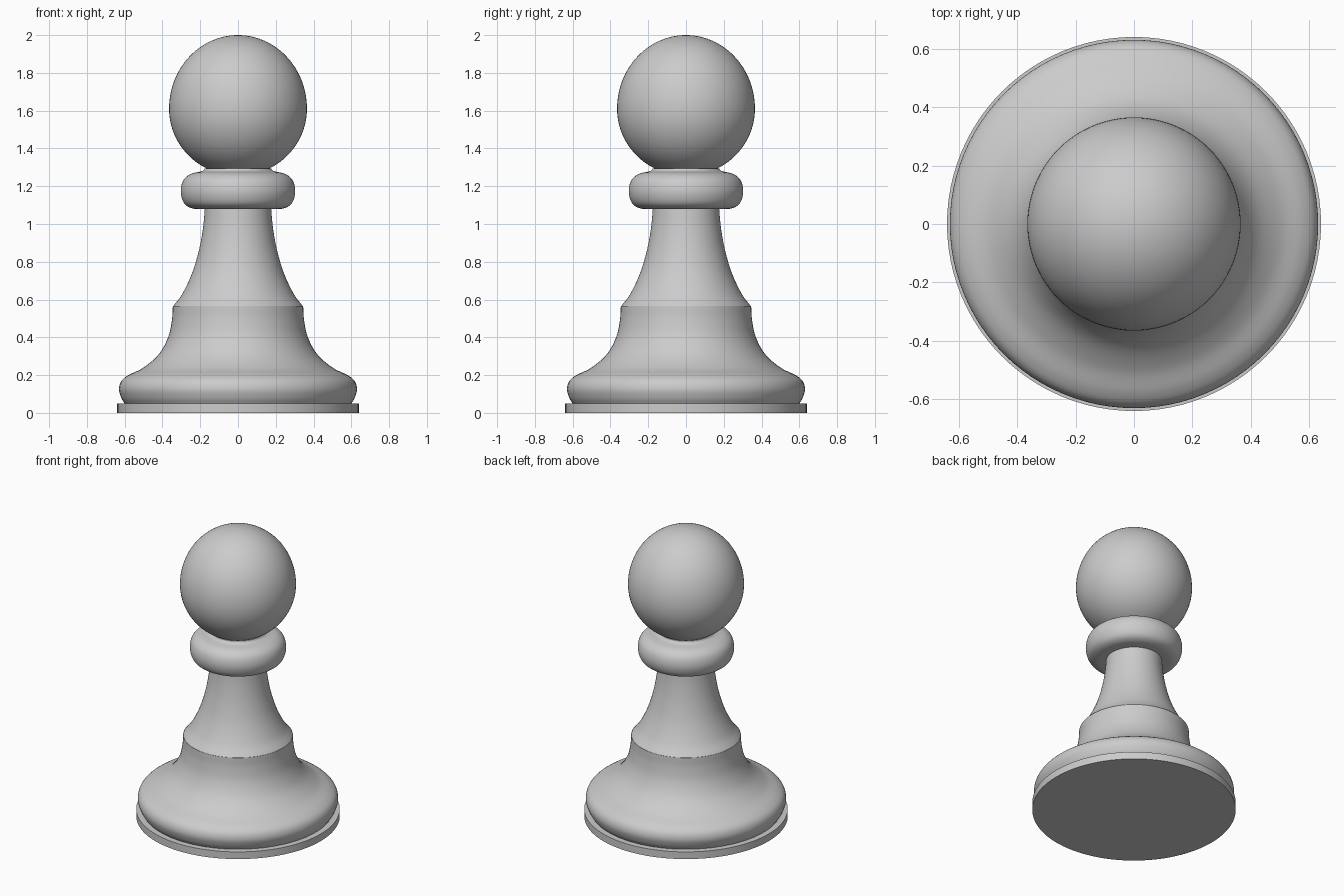
import bpy, bmesh, math
from mathutils import Vector

if "Cube" in bpy.data.objects:
    bpy.data.objects.remove(bpy.data.objects["Cube"])

SEGMENTS = 96

grey = bpy.data.materials.new("plain_grey")
grey.use_nodes = True
COLOUR = (0.6, 0.6, 0.6, 1)
grey.diffuse_color = COLOUR
grey.node_tree.nodes["Principled BSDF"].inputs["Base Color"].default_value = COLOUR


def smooth_curve(points, steps=6):
    """Catmull-Rom curve through (radius, height) points."""
    p = [Vector(q) for q in points]
    p = [2 * p[0] - p[1]] + p + [2 * p[-1] - p[-2]]
    out = []
    for a, b, c, d in zip(p, p[1:], p[2:], p[3:]):
        for i in range(steps):
            t = i / steps
            out.append(0.5 * (2 * b + (c - a) * t + (2 * a - 5 * b + 4 * c - d) * t**2
                              + (3 * b - a - 3 * c + d) * t**3))
    return out + [p[-2]]


def lathe(name, profile):
    """Spin a profile about z, closing both ends on the axis."""
    profile = [(0, profile[0][1])] + [tuple(q) for q in profile] + [(0, profile[-1][1])]
    bm = bmesh.new()
    verts = [bm.verts.new((r, 0, z)) for r, z in profile]
    edges = [bm.edges.new(pair) for pair in zip(verts, verts[1:])]
    bmesh.ops.spin(bm, geom=verts + edges, cent=(0, 0, 0), axis=(0, 0, 1),
                   angle=math.tau, steps=SEGMENTS, use_merge=True)
    bmesh.ops.remove_doubles(bm, verts=bm.verts, dist=0.0001)
    bmesh.ops.recalc_face_normals(bm, faces=bm.faces)
    mesh = bpy.data.meshes.new(name)
    bm.to_mesh(mesh)
    bm.free()
    mesh.materials.append(grey)
    obj = bpy.data.objects.new(name, mesh)
    bpy.context.collection.objects.link(obj)
    bpy.ops.object.select_all(action='DESELECT')
    obj.select_set(True)
    bpy.context.view_layer.objects.active = obj
    bpy.ops.object.shade_smooth_by_angle(angle=math.radians(35))


# Flat foot disc
lathe("foot_disc", [(0.64, 0), (0.64, 0.05)])

# Rounded base flaring up into a shoulder
lathe("base", smooth_curve([(0.6, 0.05), (0.618, 0.08), (0.63, 0.125), (0.618, 0.168),
                            (0.58, 0.2), (0.5, 0.24), (0.42, 0.31), (0.37, 0.4),
                            (0.35, 0.49), (0.345, 0.565)]))

# Tapering stem
lathe("stem", smooth_curve([(0.343, 0.565), (0.295, 0.63), (0.243, 0.74), (0.207, 0.86),
                            (0.185, 0.98), (0.175, 1.09)]))

# Rounded collar and short neck
lathe("collar", smooth_curve([(0.17, 1.08), (0.24, 1.082), (0.285, 1.11), (0.303, 1.17),
                              (0.29, 1.23), (0.25, 1.265), (0.19, 1.28), (0.175, 1.295)]))

# Ball head, slightly taller above its widest ring
ball = []
for i in range(1, 48):
    a = -math.pi / 2 + math.pi * i / 48
    ball.append((0.365 * math.cos(a), 1.61 + (0.39 if a > 0 else 0.355) * math.sin(a)))
lathe("ball_head", ball + [(0.001, 2.0)])
